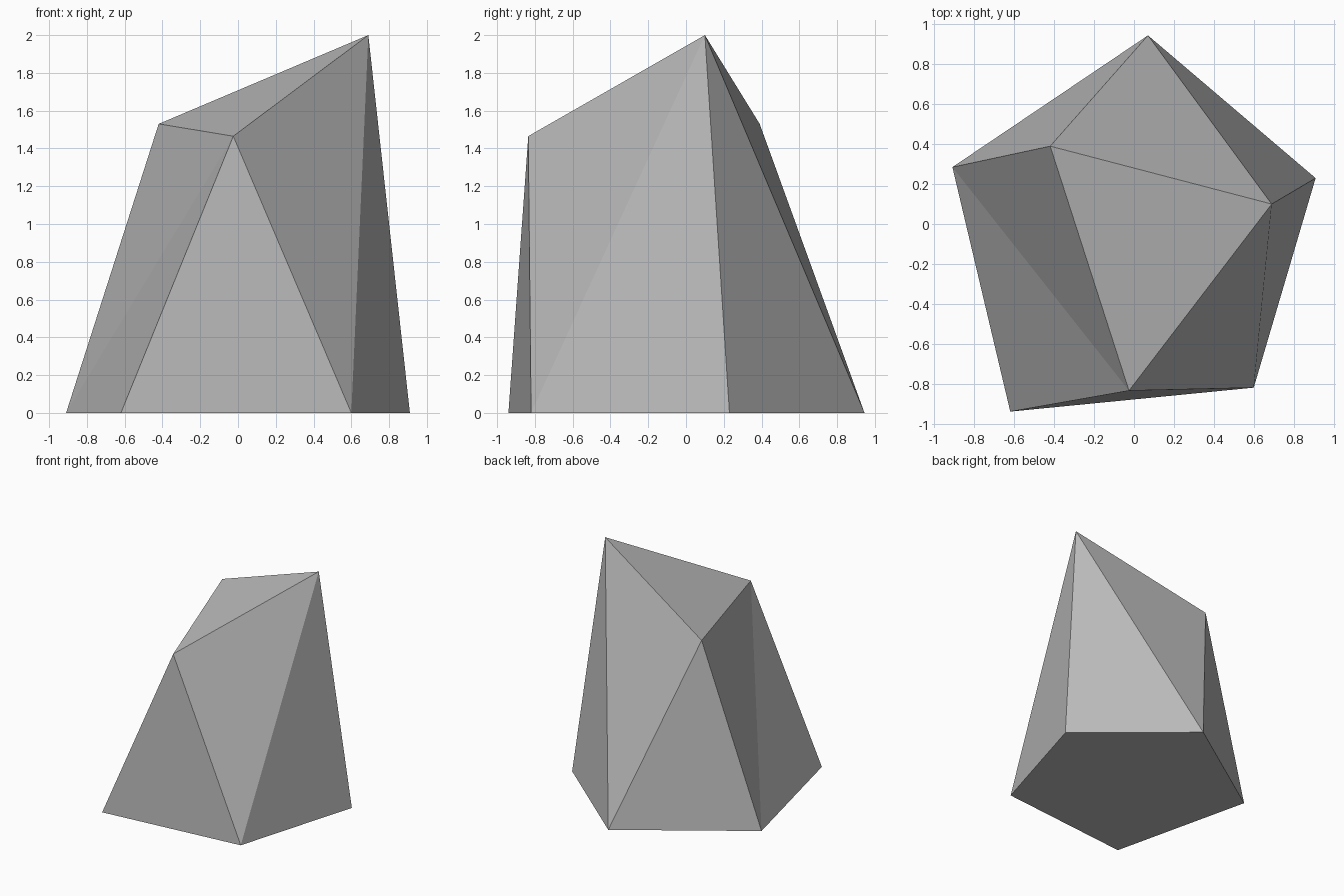
import bpy
import bmesh

cube = bpy.data.objects.get("Cube")
if cube:
    bpy.data.objects.remove(cube, do_unlink=True)

# Plain grey stone
stone = bpy.data.materials.new("stone grey")
stone.use_nodes = True
grey = (0.5, 0.5, 0.5, 1)
stone.diffuse_color = grey
bsdf = stone.node_tree.nodes["Principled BSDF"]
bsdf.inputs["Base Color"].default_value = grey
bsdf.inputs["Roughness"].default_value = 0.9

bm = bmesh.new()

# Five-sided footprint on the ground
footprint = [(-0.62, -0.94), (0.6, -0.82), (0.91, 0.23), (0.07, 0.945), (-0.91, 0.285)]
front_right, front_left, left, back, right = base = [
    bm.verts.new((x, y, 0)) for x, y in footprint]

# Three corners of the slanted top
brow = bm.verts.new((-0.025, -0.835, 1.465))
peak = bm.verts.new((0.69, 0.1, 2))
shoulder = bm.verts.new((-0.42, 0.39, 1.53))

# Underside, slanted top and the facets around the sides
facets = [
    base[::-1],
    (brow, peak, shoulder),
    (front_right, front_left, brow),
    (front_left, peak, brow),
    (front_left, left, peak),
    (left, back, peak),
    (back, shoulder, peak),
    (back, right, shoulder),
    (right, brow, shoulder),
    (right, front_right, brow),
]
for corners in facets:
    bm.faces.new(corners)
bmesh.ops.recalc_face_normals(bm, faces=bm.faces[:])

mesh = bpy.data.meshes.new("rock")
bm.to_mesh(mesh)
bm.free()
mesh.materials.append(stone)
rock = bpy.data.objects.new("rock", mesh)
bpy.context.collection.objects.link(rock)
